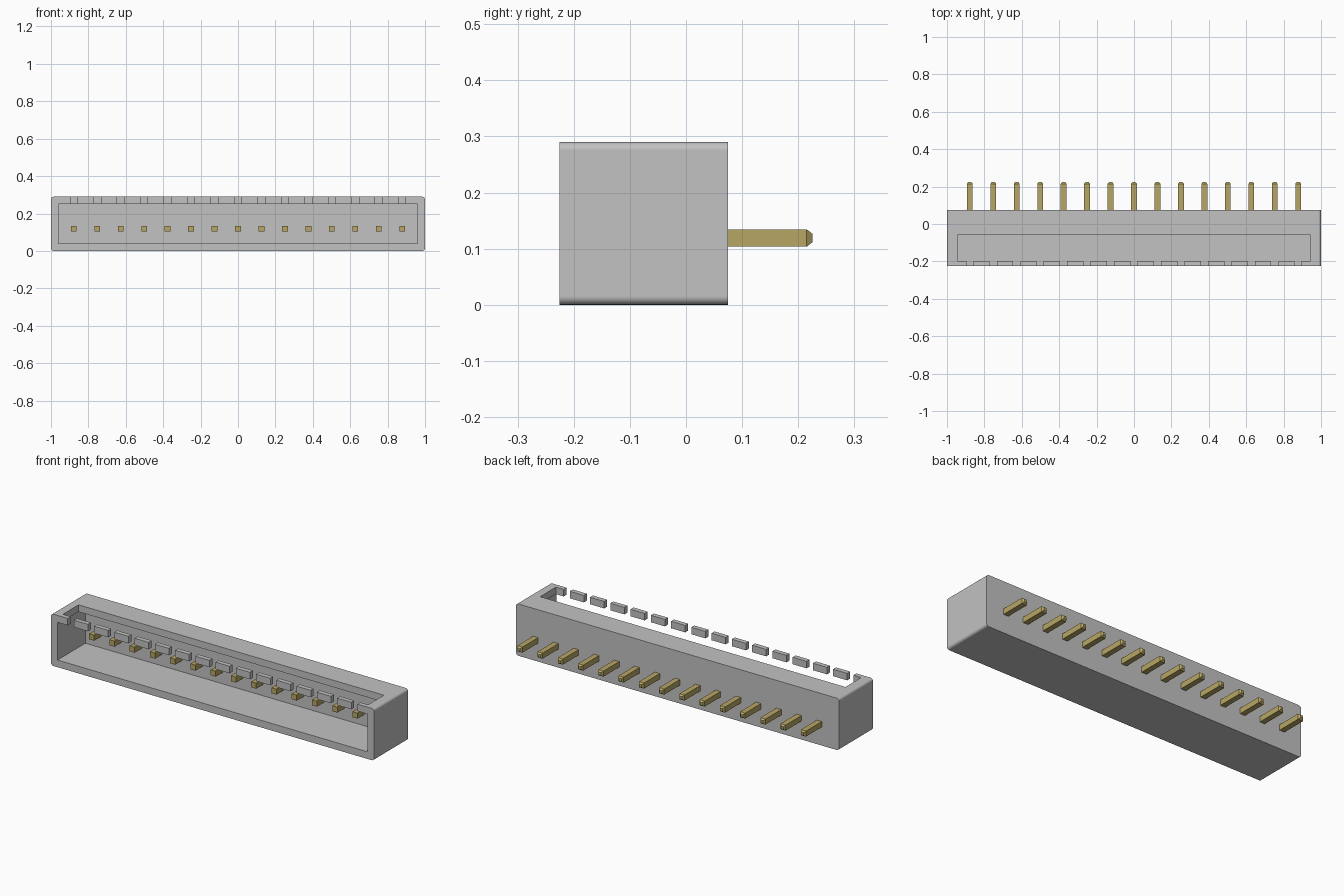
import bpy
import bmesh
from mathutils import Vector

if "Cube" in bpy.data.objects:
    bpy.data.objects.remove(bpy.data.objects["Cube"], do_unlink=True)


def material(name, color):
    m = bpy.data.materials.new(name)
    m.use_nodes = True
    m.diffuse_color = color
    m.node_tree.nodes["Principled BSDF"].inputs["Base Color"].default_value = color
    return m


plastic = material("grey plastic", (0.54, 0.54, 0.54, 1))
gold = material("gold metal", (0.47, 0.38, 0.13, 1))


def box_bmesh(lo, hi):
    bm = bmesh.new()
    bmesh.ops.create_cube(bm, size=1)
    lo, hi = Vector(lo), Vector(hi)
    for v in bm.verts:
        v.co = (lo + hi) / 2 + v.co * (hi - lo)
    return bm


def make_object(name, bm, mat):
    mesh = bpy.data.meshes.new(name)
    bm.to_mesh(mesh)
    bm.free()
    mesh.materials.append(mat)
    obj = bpy.data.objects.new(name, mesh)
    bpy.context.collection.objects.link(obj)
    return obj


PIN_COUNT, PITCH = 15, 0.1254
FRONT, BACK, HEIGHT = -0.225, 0.075, 0.29
pin_xs = [(i - (PIN_COUNT - 1) / 2) * PITCH for i in range(PIN_COUNT)]

# Housing block with rounded long corners
bm = box_bmesh((-1, FRONT, 0), (1, BACK, HEIGHT))
depth_edges = [e for e in bm.edges
               if abs(e.verts[0].co.y - e.verts[1].co.y) > 0.1]
bmesh.ops.bevel(bm, geom=depth_edges, offset=0.015, segments=5,
                profile=0.5, affect='EDGES')
housing = make_object("housing", bm, plastic)

# Front cavity, top slot and the notches that split the front rail into teeth
cuts = [((-0.96, -0.3, 0.04), (0.96, 0.022, 0.251)),
        ((-0.945, -0.199, 0.2), (0.945, -0.06, 0.4))]
cuts += [((x - 0.019, -0.3, 0.2), (x + 0.019, -0.15, 0.4)) for x in pin_xs]

bpy.ops.object.select_all(action='DESELECT')
bpy.context.view_layer.objects.active = housing
housing.select_set(True)
for lo, hi in cuts:
    cutter = make_object("cutter", box_bmesh(lo, hi), plastic)
    cutter.hide_render = True
    mod = housing.modifiers.new("cut", 'BOOLEAN')
    mod.operation = 'DIFFERENCE'
    mod.solver = 'EXACT'
    mod.object = cutter
    bpy.ops.object.modifier_apply(modifier=mod.name)
    bpy.data.objects.remove(cutter, do_unlink=True)

bpy.ops.object.shade_smooth_by_angle(angle=0.6)
normals = housing.modifiers.new("weighted normals", 'WEIGHTED_NORMAL')
normals.keep_sharp = True

# Square contact pins with tapered back tips
half, pin_z = 0.0155, 0.119
for i, x in enumerate(pin_xs):
    bm = box_bmesh((x - half, -0.04, pin_z - half), (x + half, 0.215, pin_z + half))
    tip = max(bm.faces, key=lambda f: f.calc_center_median().y)
    tip = bmesh.ops.extrude_discrete_faces(bm, faces=[tip])["faces"][0]
    for v in tip.verts:
        v.co = Vector((x + (v.co.x - x) * 0.5, 0.225,
                       pin_z + (v.co.z - pin_z) * 0.5))
    bmesh.ops.remove_doubles(bm, verts=bm.verts, dist=1e-5)
    make_object(f"pin_{i + 1}", bm, gold)
